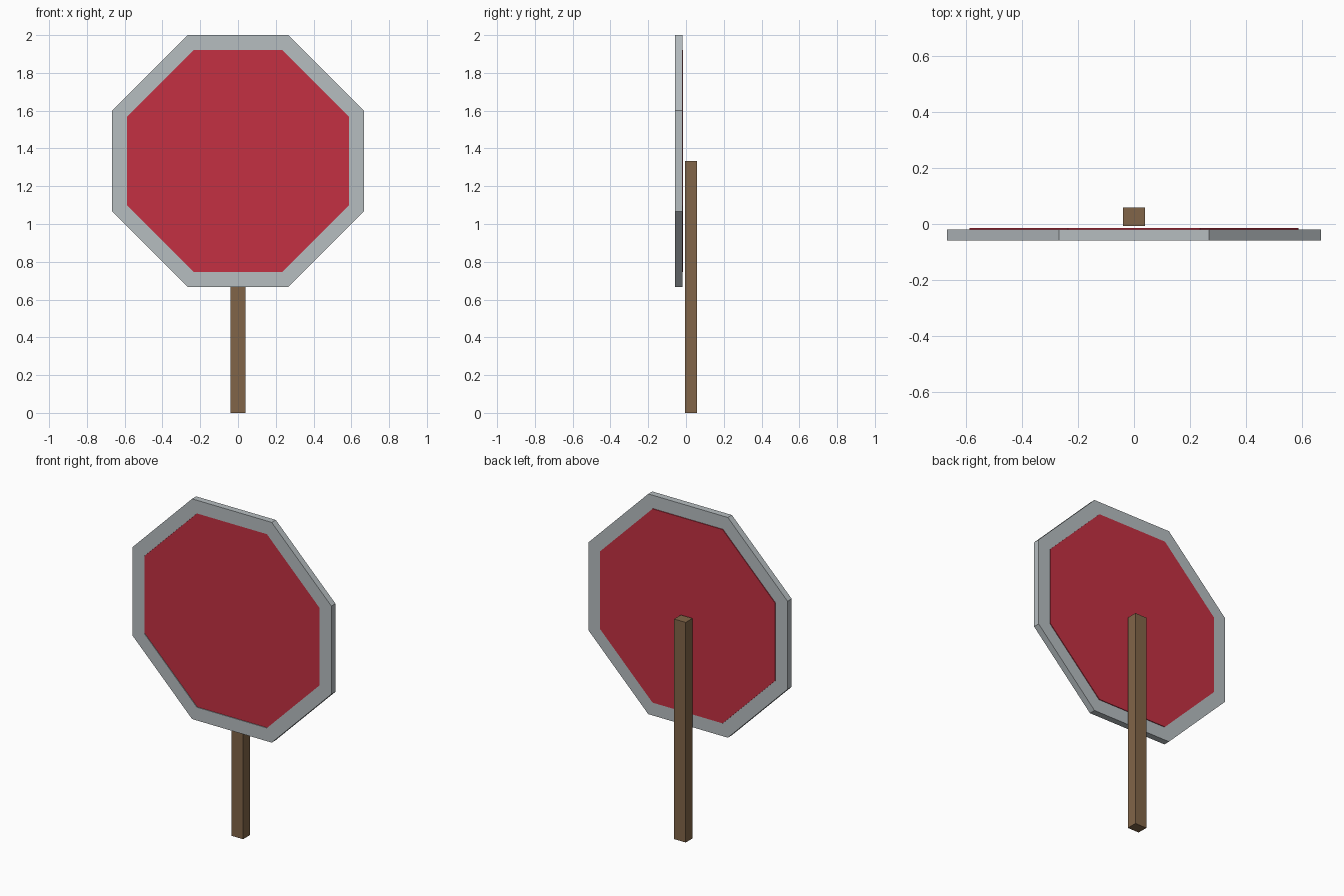
import bpy, bmesh

if "Cube" in bpy.data.objects:
    bpy.data.objects.remove(bpy.data.objects["Cube"])

CENTRE_Z = 1.333


def material(name, rgb):
    m = bpy.data.materials.new(name)
    m.diffuse_color = (*rgb, 1)
    m.use_nodes = True
    m.node_tree.nodes["Principled BSDF"].inputs["Base Color"].default_value = m.diffuse_color
    return m


def octagon(r):
    c = 0.4 * r  # half length of each straight side
    pts = [(c, -r), (r, -c), (r, c), (c, r), (-c, r), (-r, c), (-r, -c), (-c, -r)]
    return [(x, z + CENTRE_Z) for x, z in pts]


def make_object(name, bm, mat=None):
    bmesh.ops.recalc_face_normals(bm, faces=bm.faces)
    me = bpy.data.meshes.new(name)
    bm.to_mesh(me)
    bm.free()
    if mat:
        me.materials.append(mat)
    ob = bpy.data.objects.new(name, me)
    bpy.context.collection.objects.link(ob)
    return ob


def prism(name, profile, y0, y1, mat):
    bm = bmesh.new()
    front = [bm.verts.new((x, y0, z)) for x, z in profile]
    back = [bm.verts.new((x, y1, z)) for x, z in profile]
    bm.faces.new(front)
    bm.faces.new(back[::-1])
    n = len(profile)
    for i in range(n):
        j = (i + 1) % n
        bm.faces.new((front[i], back[i], back[j], front[j]))
    return make_object(name, bm, mat)


def ring(name, outer, inner, y0, y1, mat):
    bm = bmesh.new()
    loops = [[bm.verts.new((x, y, z)) for x, z in p]
             for p, y in ((outer, y0), (outer, y1), (inner, y1), (inner, y0))]
    n = len(outer)
    for k in range(4):
        a, b = loops[k], loops[(k + 1) % 4]
        for i in range(n):
            j = (i + 1) % n
            bm.faces.new((a[i], b[i], b[j], a[j]))
    return make_object(name, bm, mat)


steel = material("pale_steel", (0.47, 0.51, 0.53))
red = material("sign_red", (0.55, 0.03, 0.055))
wood = material("wood", (0.22, 0.13, 0.065))

# Octagonal rim around the sign
ring("sign_rim", octagon(0.667), octagon(0.587), -0.0585, -0.0195, steel)

# Red panel, set slightly back inside the rim
prism("sign_panel", octagon(0.587), -0.0545, -0.0150, red)

# Square post behind the panel
post = [(-0.039, 0), (0.039, 0), (0.039, CENTRE_Z), (-0.039, CENTRE_Z)]
prism("post", post, -0.0065, 0.0585, wood)
